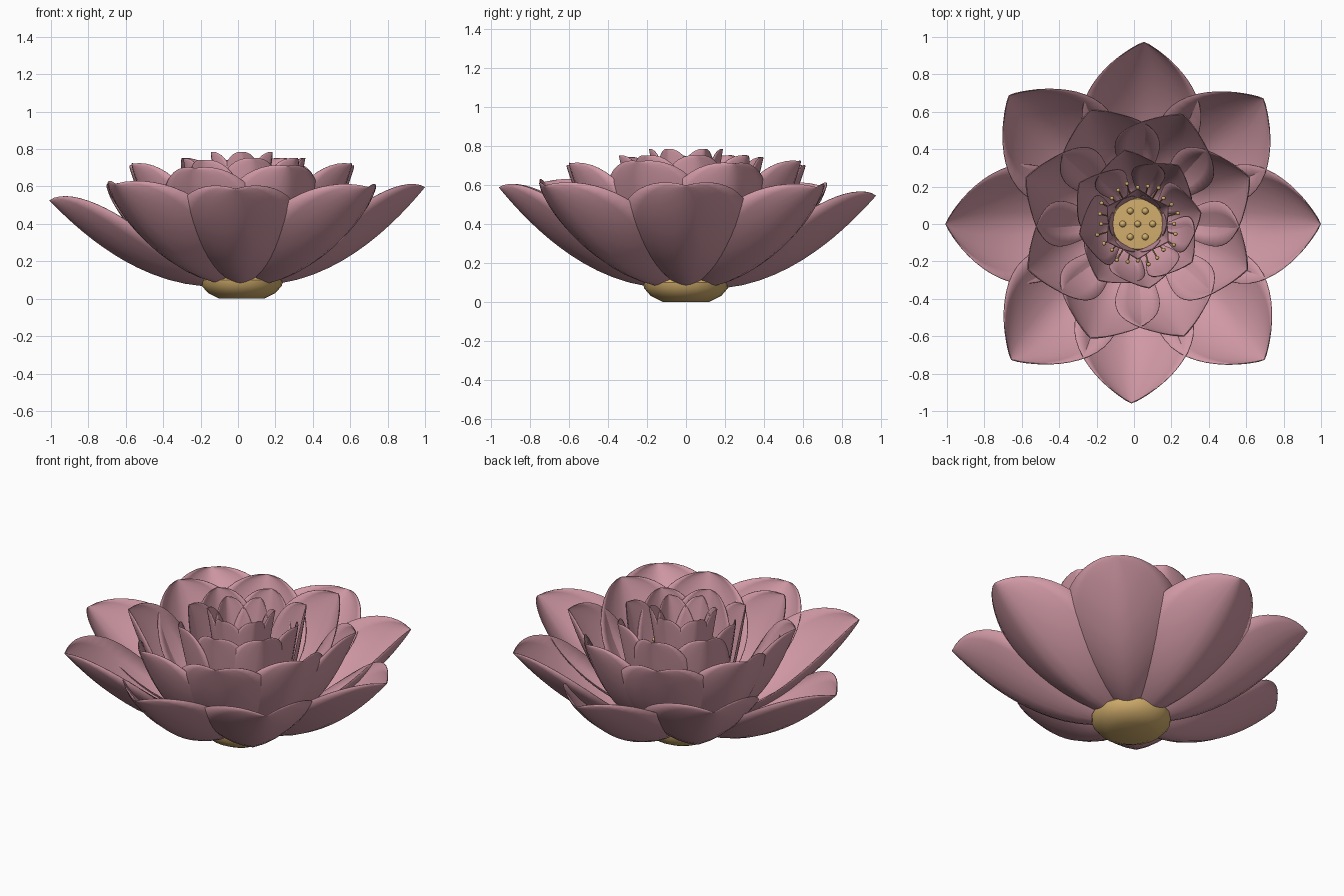
import bpy, bmesh, math
from mathutils import Vector

if "Cube" in bpy.data.objects:
    bpy.data.objects.remove(bpy.data.objects["Cube"])

CENTRE = Vector((0.02, 0, 0))


def material(name, colour):
    m = bpy.data.materials.new(name)
    m.use_nodes = True
    m.diffuse_color = (*colour, 1)
    m.node_tree.nodes["Principled BSDF"].inputs["Base Color"].default_value = (*colour, 1)
    return m


pink = material("dusty pink", (0.64, 0.32, 0.38))
gold = material("gold", (0.64, 0.42, 0.15))


def bezier(p, t):
    s = 1 - t
    a, b, c, d = (Vector(q) for q in p)
    return s**3 * a + 3 * s * s * t * b + 3 * s * t * t * c + t**3 * d


def half_width(t, bluntness, peak=0.62):
    # Narrow claw, full belly, blunt rounded end
    if t < peak:
        return 0.2 + 0.8 * math.sin(math.pi / 2 * t / peak)
    return (1 - ((t - peak) / (1 - peak)) ** 2) ** bluntness


def petal_mesh(name, rib, width, cup, fold, bluntness, rows=18, cols=10):
    # Cupped petal swept along its midrib, which lies in the xz plane
    bm = bmesh.new()
    grid = []
    for i in range(rows + 1):
        t = 1 - (1 - i / rows) ** 1.8
        p = bezier(rib, t)
        d = (bezier(rib, t + 0.01) - bezier(rib, t - 0.01)).normalized()
        w = width * half_width(t, bluntness)
        row = []
        for j in range(cols + 1):
            s = 2 * j / cols - 1
            lift = cup * w * (fold * abs(s) + (1 - fold) * s * s)
            row.append(bm.verts.new((p.x - d.y * lift, w * s, p.y + d.x * lift)))
        grid.append(row)
    for a, b in zip(grid, grid[1:]):
        for j in range(cols):
            bm.faces.new((a[j], b[j], b[j + 1], a[j + 1]))
    bmesh.ops.remove_doubles(bm, verts=bm.verts, dist=0.0005)
    return finish_mesh(name, bm, pink)


def finish_mesh(name, bm, mat):
    bmesh.ops.recalc_face_normals(bm, faces=bm.faces)
    for f in bm.faces:
        f.smooth = True
    me = bpy.data.meshes.new(name)
    bm.to_mesh(me)
    bm.free()
    me.materials.append(mat)
    return me


def add(name, me, location=CENTRE):
    ob = bpy.data.objects.new(name, me)
    ob.location = location
    bpy.context.collection.objects.link(ob)
    return ob


def petal_ring(name, count, start, rib, width, cup, fold, bluntness,
               tilts=(0,), scales=(1,), turns=(0,)):
    me = petal_mesh(name, rib, width, cup, fold, bluntness)
    for i in range(count):
        ob = add(f"{name}_{i + 1}", me)
        tilt = math.radians(tilts[i % len(tilts)])
        turn = start + 360 * i / count + turns[i % len(turns)]
        ob.rotation_euler = (0, -tilt, math.radians(turn))
        ob.scale = (scales[i % len(scales)], 1, 1)
        mod = ob.modifiers.new("thickness", "SOLIDIFY")
        mod.thickness = 0.004


# Petal rings, from the outside in
petal_ring("outer_petal", 8, 0, [(0.1, 0.07), (0.45, 0.07), (0.75, 0.3), (0.98, 0.57)],
           0.32, 0.58, 0.25, 0.55, (1.5, 1, -1.5, 1.5, -2.5, 2.5, 1, 1.5),
           (1.015, 0.98, 0.98, 1.01, 1.025, 1.04, 0.99, 1.03), (0, 0, -2, 0, 0, 2, -2, -2))
petal_ring("middle_petal", 8, 22.5, [(0.08, 0.1), (0.4, 0.1), (0.55, 0.45), (0.65, 0.71)],
           0.28, 0.52, 0.3, 0.5, (0, 1, -1))
petal_ring("inner_petal", 8, 10, [(0.06, 0.12), (0.3, 0.12), (0.33, 0.5), (0.39, 0.745)],
           0.19, 0.5, 0.4, 0.45, (1, 1, -0.5), (0.92, 1.02, 1.02, 1.02, 0.85, 0.93, 0.93, 0.95))
petal_ring("heart_petal", 6, 30, [(0.05, 0.14), (0.12, 0.2), (0.14, 0.5), (0.19, 0.785)],
           0.13, 0.55, 0.6, 0.45)


def lathe(name, profile, steps=24):
    bm = bmesh.new()
    verts = [bm.verts.new((r, 0, z)) for r, z in profile]
    edges = [bm.edges.new(pair) for pair in zip(verts, verts[1:])]
    bmesh.ops.spin(bm, geom=verts + edges, axis=(0, 0, 1), cent=(0, 0, 0),
                   angle=math.tau, steps=steps)
    bmesh.ops.remove_doubles(bm, verts=bm.verts, dist=0.0005)
    ob = add(name, finish_mesh(name, bm, gold))
    bpy.context.view_layer.objects.active = ob
    ob.select_set(True)
    bpy.ops.object.shade_smooth_by_angle(angle=math.radians(40))
    ob.select_set(False)


# Base under the flower and the seed pod in its heart
lathe("flower_base", [(0, 0), (0.12, 0), (0.18, 0.03), (0.215, 0.07), (0.22, 0.1),
                      (0.19, 0.135), (0, 0.15)])
lathe("seed_pod", [(0, 0.13), (0.06, 0.14), (0.11, 0.35), (0.145, 0.49), (0.135, 0.51), (0, 0.515)])


def ball_mesh(name, radius):
    bm = bmesh.new()
    bmesh.ops.create_uvsphere(bm, u_segments=12, v_segments=8, radius=radius)
    return finish_mesh(name, bm, gold)


# Seeds on the pod
seed = ball_mesh("seed", 0.018)
add("seed_centre", seed, CENTRE + Vector((0, 0, 0.515)))
for i in range(6):
    a = math.tau * i / 6
    add(f"seed_{i + 1}", seed, CENTRE + Vector((0.08 * math.cos(a), 0.08 * math.sin(a), 0.513)))

# Stamens around the heart petals
anther = ball_mesh("anther", 0.011)
for i in range(24):
    a = math.tau * i / 24
    out = Vector((math.cos(a), math.sin(a), 0))
    r = 0.195 + 0.014 * (i * 2 % 3)
    tip = CENTRE + out * r + Vector((0, 0, 0.54))
    add(f"anther_{i + 1}", anther, tip)
    curve = bpy.data.curves.new("filament", "CURVE")
    curve.dimensions = "3D"
    curve.bevel_depth = 0.004
    curve.bevel_resolution = 1
    line = curve.splines.new("POLY")
    line.points.add(2)
    path = [CENTRE + out * 0.1 + Vector((0, 0, 0.15)),
            CENTRE + out * (r - 0.01) + Vector((0, 0, 0.36)), tip]
    for point, co in zip(line.points, path):
        point.co = (*co, 1)
    curve.materials.append(gold)
    add(f"filament_{i + 1}", curve, Vector())
